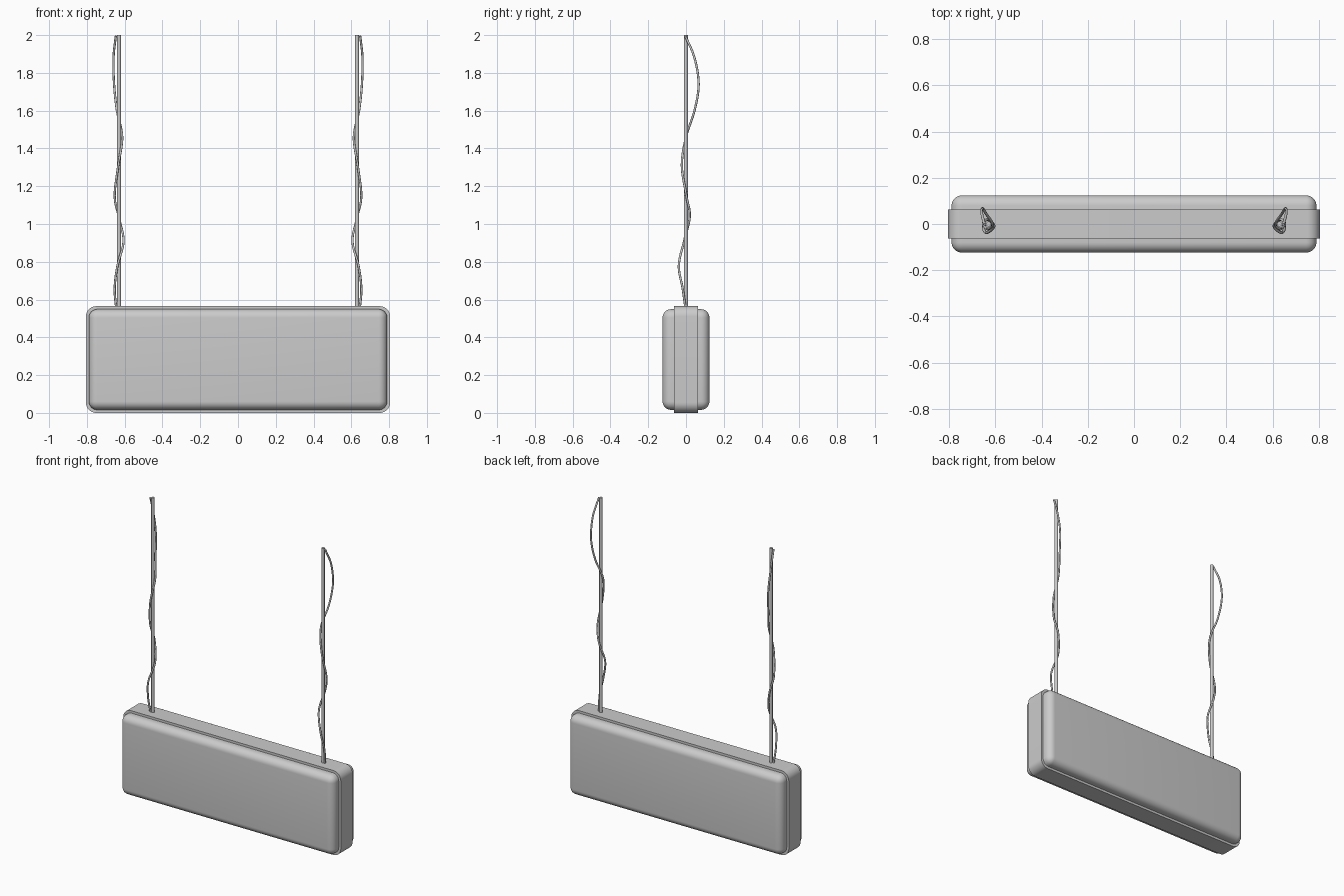
import bpy, bmesh
from mathutils import Vector

if "Cube" in bpy.data.objects:
    bpy.data.objects.remove(bpy.data.objects["Cube"])


def smooth(obj):
    bpy.ops.object.select_all(action='DESELECT')
    bpy.context.view_layer.objects.active = obj
    obj.select_set(True)
    bpy.ops.object.shade_smooth_by_angle()


def rounded_box(name, size, z, radius, only_y_edges, segments):
    bm = bmesh.new()
    bmesh.ops.create_cube(bm, size=1)
    bmesh.ops.scale(bm, vec=size, verts=bm.verts)
    edges = [e for e in bm.edges if not only_y_edges
             or abs(e.verts[0].co.y - e.verts[1].co.y) > 0.01]
    bmesh.ops.bevel(bm, geom=edges, offset=radius, segments=segments,
                    profile=0.5, affect='EDGES')
    bmesh.ops.translate(bm, vec=(0, 0, z), verts=bm.verts)
    me = bpy.data.meshes.new(name)
    bm.to_mesh(me)
    bm.free()
    obj = bpy.data.objects.new(name, me)
    bpy.context.collection.objects.link(obj)
    smooth(obj)
    return obj


# Sign body: thick rounded panel with a slightly larger band around its middle
rounded_box("sign_panel", (1.58, 0.248, 0.533), 0.2825, 0.045, False, 8)
rounded_box("frame_band", (1.61, 0.125, 0.565), 0.2825, 0.055, True, 10)

# Path of the right-hand cable, winding loosely round its rod
CABLE = [(0.645, -0.003, 0.555), (0.653, -0.018, 0.66), (0.638, -0.038, 0.78),
         (0.606, -0.010, 0.91), (0.632, 0.020, 1.04), (0.653, 0.002, 1.15),
         (0.634, -0.022, 1.31), (0.613, 0.000, 1.46), (0.641, 0.045, 1.60),
         (0.656, 0.067, 1.74), (0.659, 0.045, 1.88), (0.647, -0.003, 1.995)]

for label, side in (("left", -1), ("right", 1)):
    # Hanging rod
    bpy.ops.mesh.primitive_cylinder_add(vertices=20, radius=0.0105, depth=1.45,
                                        location=(side * 0.63, 0, 1.275))
    rod = bpy.context.object
    rod.name = label + "_hanging_rod"
    smooth(rod)

    # Power cable
    cu = bpy.data.curves.new(label + "_cable", 'CURVE')
    cu.dimensions = '3D'
    cu.resolution_u = 8
    cu.bevel_depth = 0.006
    cu.bevel_resolution = 3
    cu.use_fill_caps = True
    sp = cu.splines.new('BEZIER')
    sp.bezier_points.add(len(CABLE) - 1)
    pts = [Vector((side * x, y, z)) for x, y, z in CABLE]
    for i, p in enumerate(sp.bezier_points):
        # Smooth tangents from the neighbouring points
        a, b = pts[max(i - 1, 0)], pts[min(i + 1, len(pts) - 1)]
        t = (b - a) / (6 if 0 < i < len(pts) - 1 else 3)
        p.handle_left_type = p.handle_right_type = 'FREE'
        p.co = pts[i]
        p.handle_left = pts[i] - t
        p.handle_right = pts[i] + t
    cable = bpy.data.objects.new(label + "_cable", cu)
    bpy.context.collection.objects.link(cable)
